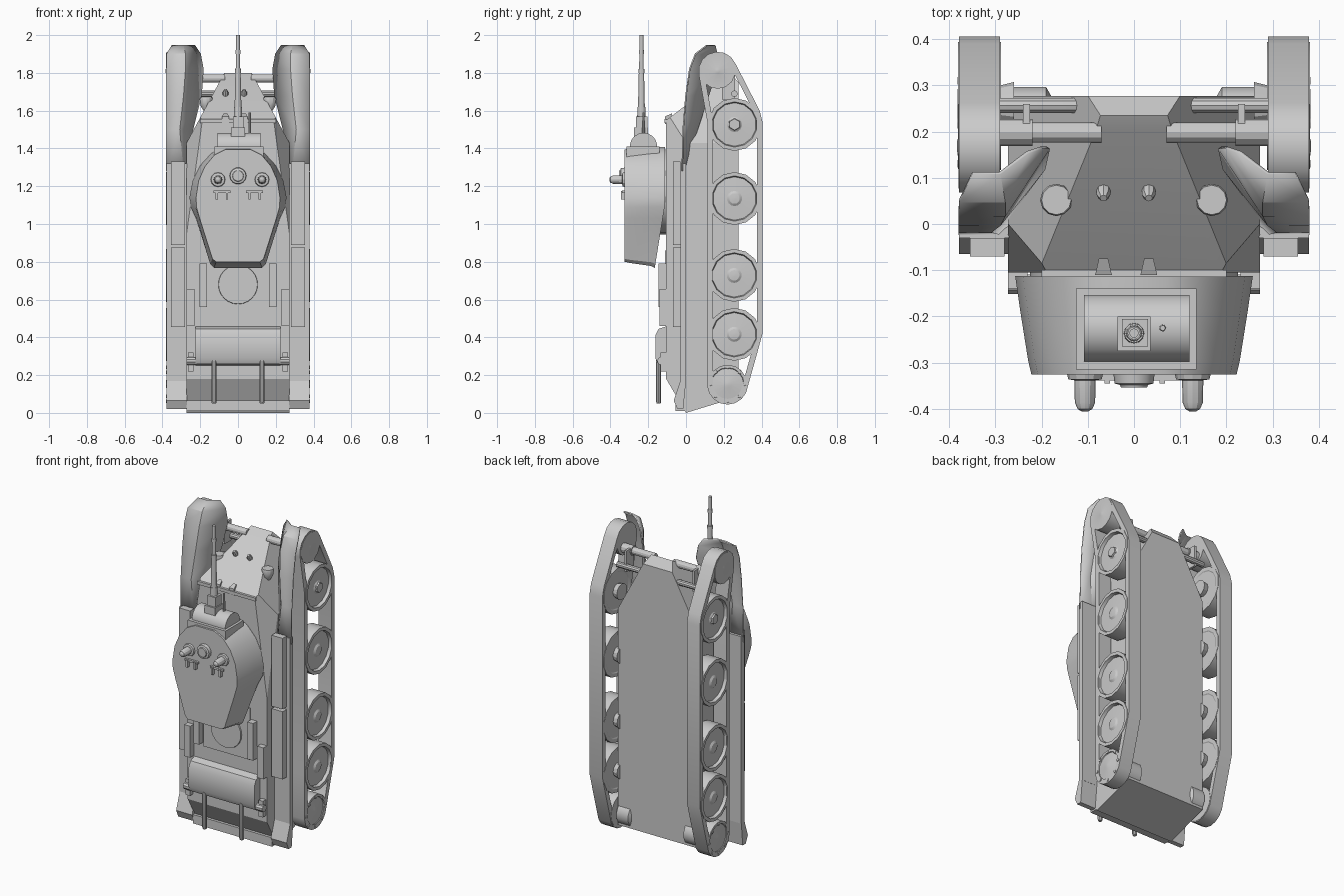
import bpy, bmesh
from math import sin, cos, pi, radians
from mathutils import Vector, Matrix

if "Cube" in bpy.data.objects:
    bpy.data.objects.remove(bpy.data.objects["Cube"])


def make(name, verts, faces, mirror=False):
    me = bpy.data.meshes.new(name)
    me.from_pydata([tuple(v) for v in verts], [], faces)
    bm = bmesh.new()
    bm.from_mesh(me)
    bmesh.ops.recalc_face_normals(bm, faces=bm.faces)
    bm.to_mesh(me)
    bm.free()
    ob = bpy.data.objects.new(name, me)
    bpy.context.collection.objects.link(ob)
    if mirror:
        ob.modifiers.new("Mirror", 'MIRROR')
    return ob


def loft(name, rings, mirror=False, caps=True):
    n = len(rings[0])
    verts = [v for r in rings for v in r]
    faces = [(k*n+i, k*n+(i+1) % n, (k+1)*n+(i+1) % n, (k+1)*n+i)
             for k in range(len(rings)-1) for i in range(n)]
    if caps:
        faces += [tuple(range(n)), tuple(range(len(verts)-n, len(verts)))]
    return make(name, verts, faces, mirror)


def prism(name, prof, x0, x1, mirror=False):
    return loft(name, [[(x, y, z) for y, z in prof] for x in (x0, x1)], mirror)


def box(name, x, y, z, mirror=False):
    return prism(name, [(y[0], z[0]), (y[1], z[0]), (y[1], z[1]), (y[0], z[1])], x[0], x[1], mirror)


def lathe(name, origin, axis, prof, n=14, mirror=False):
    # prof holds (distance along axis, radius)
    q = Vector((0, 0, 1)).rotation_difference(Vector(axis))
    o = Vector(origin)
    rings = [[o + q @ Vector((r*cos(2*pi*i/n), r*sin(2*pi*i/n), d)) for i in range(n)]
             for d, r in prof]
    return loft(name, rings, mirror)


# Hull: side profile extruded, then nose and cheek planes cut away
hull = prism("hull", [(-.105, .18), (0, 0), (.277, .085), (.277, 1.75), (.235, 1.8),
                      (.2, 1.78), (-.105, 1.55)], -.272, .272)
bm = bmesh.new()
bm.from_mesh(hull.data)
cuts = [((.272, -.105, .95), (.19, -.105, 1.54), (.272, 0, 1.43)),
        ((.272, .277, 1.43), (.272, 0, 1.43), (.078, .2, 1.79))]
for s in (1, -1):
    for tri in cuts:
        a, b, c = [Vector((s*p[0], p[1], p[2])) for p in tri]
        no = (b-a).cross(c-a).normalized()
        if no.x*s < 0:
            no = -no
        bmesh.ops.bisect_plane(bm, geom=bm.verts[:]+bm.edges[:]+bm.faces[:], plane_co=a,
                               plane_no=no, clear_outer=True)
        bmesh.ops.holes_fill(bm, edges=[e for e in bm.edges if e.is_boundary])
bmesh.ops.recalc_face_normals(bm, faces=bm.faces)
bm.to_mesh(hull.data)
bm.free()

# Fenders, rear flaps and stowage boxes
box("fender", (.27, .379), (-.03, 0), (.16, 1.32), True)
prism("rear_flap", [(-.03, .17), (-.065, .065), (-.045, .02), (-.015, .02), (0, .17)], .27, .379, True)
box("rear_lip", (-.272, .272), (-.055, .0), (.01, .065))
for z in ((.455, .875), (.89, 1.33)):
    box("stowage_box", (.28, .355), (-.07, -.03), z, True)

# Flared front mudguards
rows = [(1.28, (.38, -.02), (.29, -.02), (.27, -.01)),
        (1.5, (.38, -.015), (.31, -.015), (.24, .06)),
        (1.68, (.38, 0), (.29, 0), (.195, .12)),
        (1.82, (.38, .02), (.28, .02), (.185, .165)),
        (1.9, (.378, .05), (.28, .05), (.2, .165)),
        (1.945, (.35, .11), (.29, .11), (.23, .155))]
gv = [(p[0], p[1], r[0]) for r in rows for p in r[1:]]
gf = [(3*k+i, 3*k+i+1, 3*k+i+4, 3*k+i+3) for k in range(5) for i in range(2)]
guard = make("mudguard", gv, gf, True)
sol = guard.modifiers.new("Thickness", 'SOLIDIFY')
sol.thickness, sol.offset = .008, 0


# Track belts
def arc(cy, cz, r, a0, a1, n):
    return [Vector((cy + r*cos(radians(a0+(a1-a0)*i/n)), cz + r*sin(radians(a0+(a1-a0)*i/n))))
            for i in range(n+1)]


belt = (arc(.168, 1.81, .102, 22, 192, 7) + [Vector((.113, 1.54)), Vector((.113, .42))]
        + arc(.22, .152, .108, 185, 335, 7)
        + [Vector((.375, .31)), Vector((.405, .42)), Vector((.405, 1.54)), Vector((.39, 1.6))])
inner = []
for i, p in enumerate(belt):
    t = (belt[(i+1) % len(belt)] - belt[i-1]).normalized()
    inner.append(p + Vector((-t.y, t.x))*.03)
loft("track", [[(x, p.x, p.y) for p in c] for x, c in
               ((.29, belt), (.378, belt), (.378, inner), (.29, inner), (.29, belt))], True, False)

# Road wheels with sunken discs and hubs
for i, (y, z) in enumerate(((.257, 1.527), (.257, 1.135), (.255, .728), (.255, .416))):
    lathe("road_wheel", (0, y, z), (1, 0, 0),
          [(.292, .03), (.292, .112), (.288, .118), (.288, .14), (.381, .14), (.381, .12),
           (.362, .115), (.366, .04), (.374, .028), (.376, .008)], 14, True)
    lathe("wheel_axle", (0, y, z), (1, 0, 0), [(.26, .05), (.3, .04)], 12, True)
lathe("hub_nut", (0, .257, 1.527), (1, 0, 0), [(.36, .036), (.382, .03)], 6, True)

# Idlers, sprockets, final drives
lathe("idler", (0, .168, 1.81), (1, 0, 0), [(.29, .06), (.29, .094), (.38, .094), (.38, .02), (.383, .01)], 14, True)
lathe("sprocket", (0, .22, .152), (1, 0, 0),
      [(.288, .08), (.288, .103), (.378, .103), (.378, .088), (.372, .085), (.38, .02), (.382, .008)], 16, True)
for k in range(8):
    a = 2*pi*k/8
    lathe("sprocket_bolt", (0, .22+.09*cos(a), .152+.09*sin(a)), (1, 0, 0), [(.37, .011), (.382, .009)], 6, True)
lathe("final_drive", (0, .22, .152), (1, 0, 0), [(.18, .06), (.19, .078), (.27, .078), (.27, .05), (.3, .05)], 14, True)

# Idler axles, tensioners and cranks at the nose
lathe("idler_axle", (0, .198, 1.77), (1, 0, 0), [(.07, .022), (.22, .022), (.22, .029), (.3, .029)], 12, True)
lathe("tensioner", (0, .256, 1.69), (1, 0, 0), [(.11, .013), (.13, .017), (.29, .017)], 10, True)
box("idler_crank", (.225, .24), (.19, .26), (1.66, 1.79), True)

# Nose lamps, hooks and deck blocks
lathe("headlamp", (.168, .052, 1.6), (0, 0, 1), [(0, .015), (.025, .03), (.06, .035), (.07, .032)], 12, True)
box("lamp_bracket", (.12, .17), (.05, .1), (1.59, 1.61), True)
for x in (-.066, .032):
    lathe("tow_hook", (x, .085, 1.665), (0, -.5, .8), [(0, .015), (.04, .015), (.055, .008)], 8)
    loft("splash_block", [[(x-w, y, z), (x+w, y, z), (x+w, y, 1.53), (x-w, y, 1.53)]
                          for w, y, z in ((.018, -.11, 1.57), (.01, -.075, 1.585))])
box("splash_rail", (-.2, .2), (-.115, -.1), (1.535, 1.555))

# Turret: lofted from base outline to slightly smaller roof
low = [(.07, 1.408), (.14, 1.375), (.2, 1.31), (.24, 1.23), (.257, 1.14), (.25, 1.09),
       (.222, 1.03), (.148, .79), (.128, .768)]
high = [(.065, 1.395), (.125, 1.365), (.175, 1.305), (.208, 1.23), (.222, 1.14), (.22, 1.09),
        (.203, 1.03), (.135, .815), (.115, .8)]


def outline(pts, yfun):
    return [(x, yfun(z), z) for x, z in pts] + [(-x, yfun(z), z) for x, z in reversed(pts)]


def mix(t):
    return [(a[0]+(b[0]-a[0])*t, a[1]+(b[1]-a[1])*t) for a, b in zip(low, high)]


def base_y(z):
    return -.112 if z > 1.1 else -.112 - .053*(1.1-z)/.33


loft("turret", [outline(low, base_y), outline(mix(.3), lambda z: -.185),
                outline(mix(.8), lambda z: -.295), outline(high, lambda z: -.325)])
lathe("turret_ring", (0, -.1, 1.17), (0, -1, 0), [(0, .225), (.06, .225)], 24)

# Mantlet and gun
box("mantlet_frame", (-.125, .135), (-.315, -.14), (1.33, 1.41))
lathe("mantlet", (0, -.225, 1.41), (1, 0, 0), [(-.108, .073), (.12, .073)], 18)
box("gun_collar", (-.036, .036), (-.275, -.2), (1.44, 1.51))
box("gun_block", (-.026, .03), (-.265, -.205), (1.5, 1.57))
lathe("gun_barrel", (0, -.236, 1.5), (0, 0, 1),
      [(0, .024), (.12, .021), (.12, .018), (.3, .014), (.3, .016), (.32, .016), (.32, .012),
       (.4, .011), (.4, .014), (.42, .014), (.42, .01), (.5, .01)], 12)
lathe("coaxial_gun", (.062, -.225, 1.45), (0, 0, 1), [(0, .008), (.14, .006)], 8)

# Roof fittings: vent, sight domes and visor brackets
lathe("roof_vent", (0, -.32, 1.255), (0, -1, 0), [(0, .045), (.025, .042), (.028, .03), (.034, .028)], 14)
for x in (-.106, .127):
    lathe("sight_dome", (x, -.32, 1.235), (0, -1, 0),
          [(0, .04), (.016, .036), (.018, .023), (.066, .022), (.08, .016), (.086, .006)], 12)
for x in (-.085, .088):
    box("visor_bar", (x-.045, x+.045), (-.338, -.32), (1.165, 1.178))
    for d in (-.027, .027):
        box("visor_leg", (x+d-.006, x+d+.006), (-.345, -.32), (1.13, 1.175))

# Engine deck: panel, round hatch, grille rails, drum and pipes
box("deck_panel", (-.16, .16), (-.112, -.1), (.54, .86))
lathe("deck_hatch", (0, -.11, .68), (0, -1, 0), [(0, .105), (.01, .103)], 24)
box("deck_bar", (.165, .205), (-.145, -.1), (.56, .79), True)
box("side_rail", (.23, .272), (-.14, -.1), (.46, .655), True)
prism("rear_drum", [(-.1, .25), (-.148, .26), (-.162, .29), (-.162, .41), (-.145, .445), (-.1, .46)], -.225, .225)
lathe("drum_bracket", (0, -.13, .275), (1, 0, 0), [(.22, .022), (.272, .022)], 10, True)
box("drum_strap", (.235, .265), (-.135, -.1), (.22, .32), True)
lathe("exhaust_pipe", (.127, -.145, .05), (0, 0, 1), [(0, .011), (.01, .014), (.23, .014)], 10, True)

# Shading
for o in bpy.data.objects:
    o.select_set(True)
bpy.context.view_layer.objects.active = hull
bpy.ops.object.shade_smooth_by_angle(angle=radians(27))
